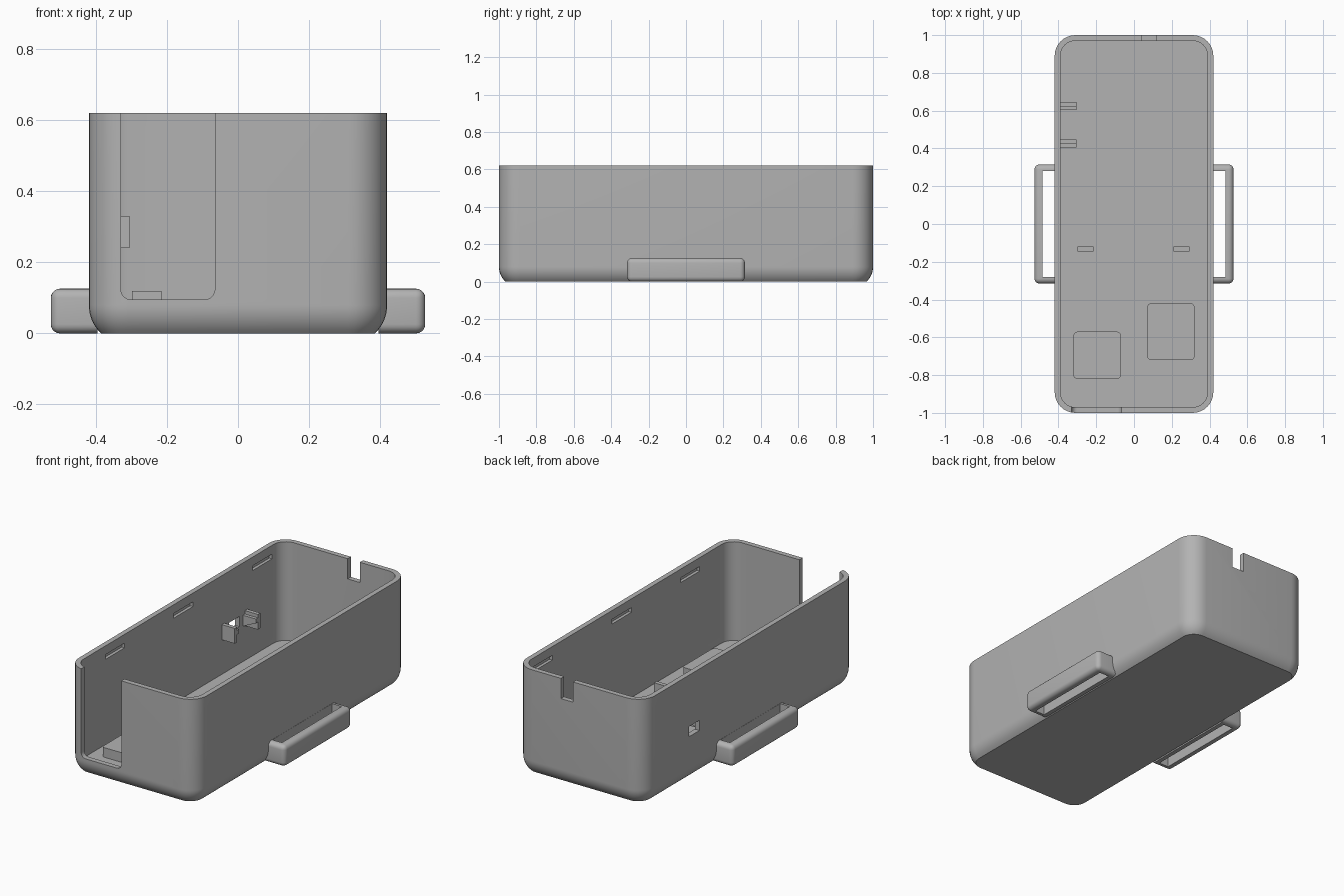
import bpy, bmesh, math
from mathutils import Matrix, Vector

if "Cube" in bpy.data.objects:
    bpy.data.objects.remove(bpy.data.objects["Cube"], do_unlink=True)

grey = bpy.data.materials.new("plain grey")
grey.use_nodes = True
grey.diffuse_color = (0.45, 0.45, 0.45, 1)
grey.node_tree.nodes["Principled BSDF"].inputs["Base Color"].default_value = grey.diffuse_color


def finish(name, bm):
    bmesh.ops.recalc_face_normals(bm, faces=bm.faces)
    mesh = bpy.data.meshes.new(name)
    bm.to_mesh(mesh)
    bm.free()
    mesh.materials.append(grey)
    obj = bpy.data.objects.new(name, mesh)
    bpy.context.collection.objects.link(obj)
    return obj


def rounded_loft(name, hx, hy, sections, steps=8):
    """Loft rounded rectangles: hx, hy locate corner centres, sections are (radius, z)."""
    bm = bmesh.new()
    rings = []
    for r, z in sections:
        ring = []
        for q, (sx, sy) in enumerate(((1, 1), (-1, 1), (-1, -1), (1, -1))):
            for i in range(steps + 1):
                a = (q + i / steps) * math.pi / 2
                ring.append(bm.verts.new((sx * hx + r * math.cos(a), sy * hy + r * math.sin(a), z)))
        rings.append(ring)
    n = len(rings[0])
    for a, b in zip(rings, rings[1:]):
        for i in range(n):
            j = (i + 1) % n
            bm.faces.new((a[i], a[j], b[j], b[i]))
    bm.faces.new(rings[0])
    bm.faces.new(rings[-1])
    return finish(name, bm)


def box(name, lo, hi, bevel=0.0, keep=None):
    """Box between two corners; bevels the edges that keep() accepts."""
    bm = bmesh.new()
    lo, hi = Vector(lo), Vector(hi)
    bmesh.ops.create_cube(bm, size=1, matrix=Matrix.Translation((lo + hi) / 2) @ Matrix.Diagonal((*(hi - lo), 1)))
    if bevel:
        edges = [e for e in bm.edges if keep(e)]
        bmesh.ops.bevel(bm, geom=edges, offset=bevel, segments=5, profile=0.5, affect='EDGES')
    return finish(name, bm)


def cut(obj, cutter):
    cutter.hide_render = True
    mod = obj.modifiers.new("cut", 'BOOLEAN')
    mod.operation, mod.solver, mod.object = 'DIFFERENCE', 'EXACT', cutter
    bpy.context.view_layer.objects.active = obj
    bpy.ops.object.modifier_apply(modifier=mod.name)
    bpy.data.objects.remove(cutter, do_unlink=True)


def smooth(obj):
    bpy.ops.object.select_all(action='DESELECT')
    obj.select_set(True)
    bpy.context.view_layer.objects.active = obj
    bpy.ops.object.shade_smooth_by_angle(angle=math.radians(30))


# Open case: rounded lower edge, straight walls, thin shell
R, DROP, TOP, WALL, FLOOR = 0.11, 0.08, 0.62, 0.03, 0.035
arc = [(math.sqrt(R * R - d * d), DROP - d) for d in (DROP * (1 - i / 8) for i in range(9))]
case = rounded_loft("case", 0.31, 0.89,
                    arc + [(R, TOP), (R - WALL, TOP), (R - WALL, FLOOR)])

# Front opening with rounded lower corners
opening = rounded_loft("opening_cutter", 0.1025, 0.37, [(0.03, -0.08), (0.03, 0.08)])
opening.data.transform(Matrix.Translation((-0.1975, -1, 0.495)) @ Matrix.Rotation(math.pi / 2, 4, 'X'))
cut(case, opening)

# Cable notch in the back and socket hole in the side
cut(case, box("notch_cutter", (0.04, 0.9, 0.5), (0.12, 1.1, 0.7)))
cut(case, box("socket_cutter", (-0.5, 0.475, 0.255), (-0.35, 0.57, 0.315)))

# Shallow lid catches inside both long walls
for side in (-1, 1):
    for y in (-0.595, 0.045, 0.785):
        xs = sorted((side * 0.36, side * 0.408))
        cut(case, box("catch_cutter", (xs[0], y - 0.09, 0.54), (xs[1], y + 0.09, 0.568)))
smooth(case)

# Strap loops on both sides
for side, name in ((-1, "right_strap_loop"), (1, "left_strap_loop")):
    xs = sorted((side * 0.395, side * 0.527))
    loop = box(name, (xs[0], -0.315, 0), (xs[1], 0.315, 0.126), 0.026,
               lambda e: any(abs(v.co.x) > 0.5 for v in e.verts)
               or abs(e.verts[0].co.x - e.verts[1].co.x) > 0.01)
    xs = sorted((side * 0.421, side * 0.484))
    cut(loop, box("loop_cutter", (xs[0], -0.28, -0.1), (xs[1], 0.28, 0.3)))
    smooth(loop)

# Raised pads on the floor
for name, x, y, hy in (("front_pad", -0.195, -0.695, 0.105), ("rear_pad", 0.195, -0.57, 0.13)):
    pad = rounded_loft(name, 0.105, hy, [(0.02, 0.03), (0.02, 0.092)], 5)
    pad.data.transform(Matrix.Translation((x, y, 0)))
    smooth(pad)

# Small upright locating tabs
for name, x in (("right_tab", -0.257), ("left_tab", 0.252)):
    box(name, (x - 0.042, -0.145, 0.03), (x + 0.042, -0.12, 0.12))

# Socket brackets: a plate with a tapered rib beside it
for name, y, inward in (("front_bracket", 0.405, 1), ("rear_bracket", 0.645, -1)):
    ys = sorted((y, y + inward * 0.023))
    box(name, (-0.4, ys[0], 0.24), (-0.305, ys[1], 0.33))
    bm = bmesh.new()
    rib = [(-0.4, 0.24), (-0.305, 0.285), (-0.305, 0.31), (-0.4, 0.31)]
    face = bm.faces.new([bm.verts.new((x, y + inward * 0.02, z)) for x, z in rib])
    ext = bmesh.ops.extrude_face_region(bm, geom=[face])
    bmesh.ops.translate(bm, vec=(0, inward * 0.022, 0),
                        verts=[v for v in ext["geom"] if isinstance(v, bmesh.types.BMVert)])
    bm.faces.ensure_lookup_table()
    finish(name + "_rib", bm)
